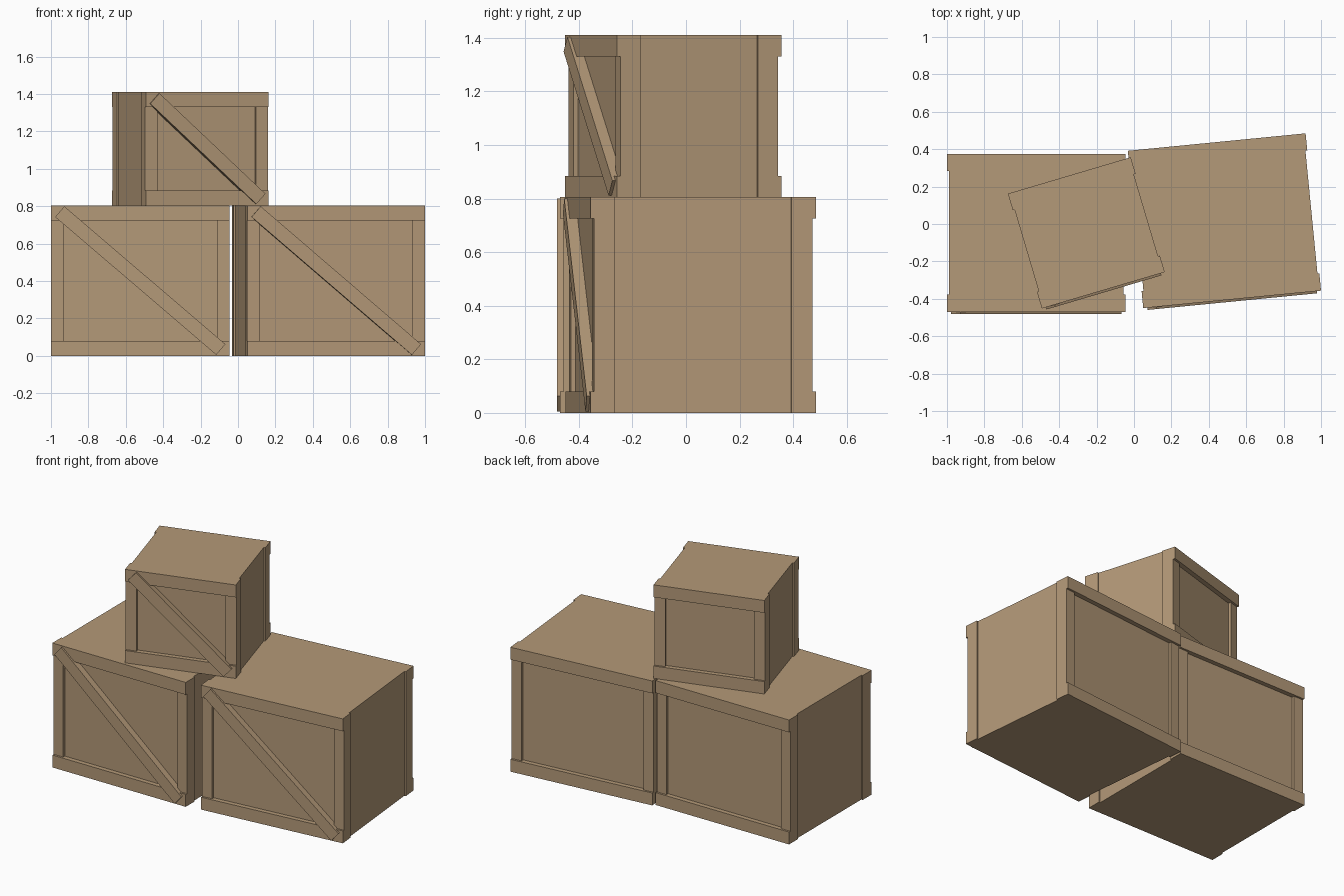
import bpy
import math
from mathutils import Matrix, Vector

default_cube = bpy.data.objects.get("Cube")
if default_cube:
    bpy.data.objects.remove(default_cube, do_unlink=True)

# Bare wood
wood = bpy.data.materials.new("light_brown_wood")
wood.use_nodes = True
wood_colour = (0.456, 0.319, 0.188, 1)
wood.diffuse_color = wood_colour
wood.node_tree.nodes["Principled BSDF"].inputs["Base Color"].default_value = wood_colour

BEAM = 0.092       # beam thickness, front to back
RAIL = 0.08        # rail height
POST = 0.068       # post width
POST_INSET = 0.013
PANEL_INSET = 0.03
SIDE_INSET = 0.01
BRACE_WIDTH = 0.075
BRACE_PROUD = 0.012


def board(name, placement, low, high, tilt=0):
    """Box between two corners, optionally tilted about its own y axis."""
    low, high = Vector(low), Vector(high)
    bpy.ops.mesh.primitive_cube_add(size=1)
    obj = bpy.context.object
    obj.name = name
    size = high - low
    obj.data.transform(
        placement
        @ Matrix.Translation((low + high) / 2)
        @ Matrix.Rotation(tilt, 4, 'Y')
        @ Matrix.Diagonal((*size, 1))
    )
    obj.data.materials.append(wood)
    return obj


def crate(name, centre, size, angle):
    width, depth, height = size
    w, d = width / 2, depth / 2
    place = Matrix.Translation(centre) @ Matrix.Rotation(math.radians(angle), 4, 'Z')

    # Solid middle that forms the sides, lid and floor
    board(name + "_body", place,
          (SIDE_INSET - w, BEAM - d, 0), (w - SIDE_INSET, d - BEAM, height))

    for face, turn in (("front", 0), ("back", math.pi)):
        wall = place @ Matrix.Rotation(turn, 4, 'Z')
        label = name + "_" + face
        # Rails run the full width, posts stand between them
        for part, z in (("bottom_rail", 0), ("top_rail", height - RAIL)):
            board(f"{label}_{part}", wall, (-w, -d, z), (w, BEAM - d, z + RAIL))
        for part, x in (("post_a", -w), ("post_b", w - POST)):
            board(f"{label}_{part}", wall,
                  (x, POST_INSET - d, RAIL), (x + POST, BEAM - d, height - RAIL))
        board(label + "_panel", wall,
              (POST - w, PANEL_INSET - d, RAIL), (w - POST, BEAM - d, height - RAIL))

    # Diagonal brace across the front
    run = width - 0.094
    drop = height - 0.068
    half = math.hypot(run, drop) / 2
    middle = height / 2
    board(name + "_diagonal_brace", place,
          (-half, -d - BRACE_PROUD, middle - BRACE_WIDTH / 2),
          (half, PANEL_INSET - d, middle + BRACE_WIDTH / 2),
          math.atan2(drop, run))


# Two large crates side by side, a smaller one on top
large = (0.955, 0.845, 0.805)
crate("right_crate", (-0.5225, -0.0475, 0), large, 0)
crate("left_crate", (0.4835, 0.0175, 0), large, 5.6)
crate("top_crate", (-0.255, -0.0475, 0.805), (0.685, 0.64, 0.605), 16.5)
